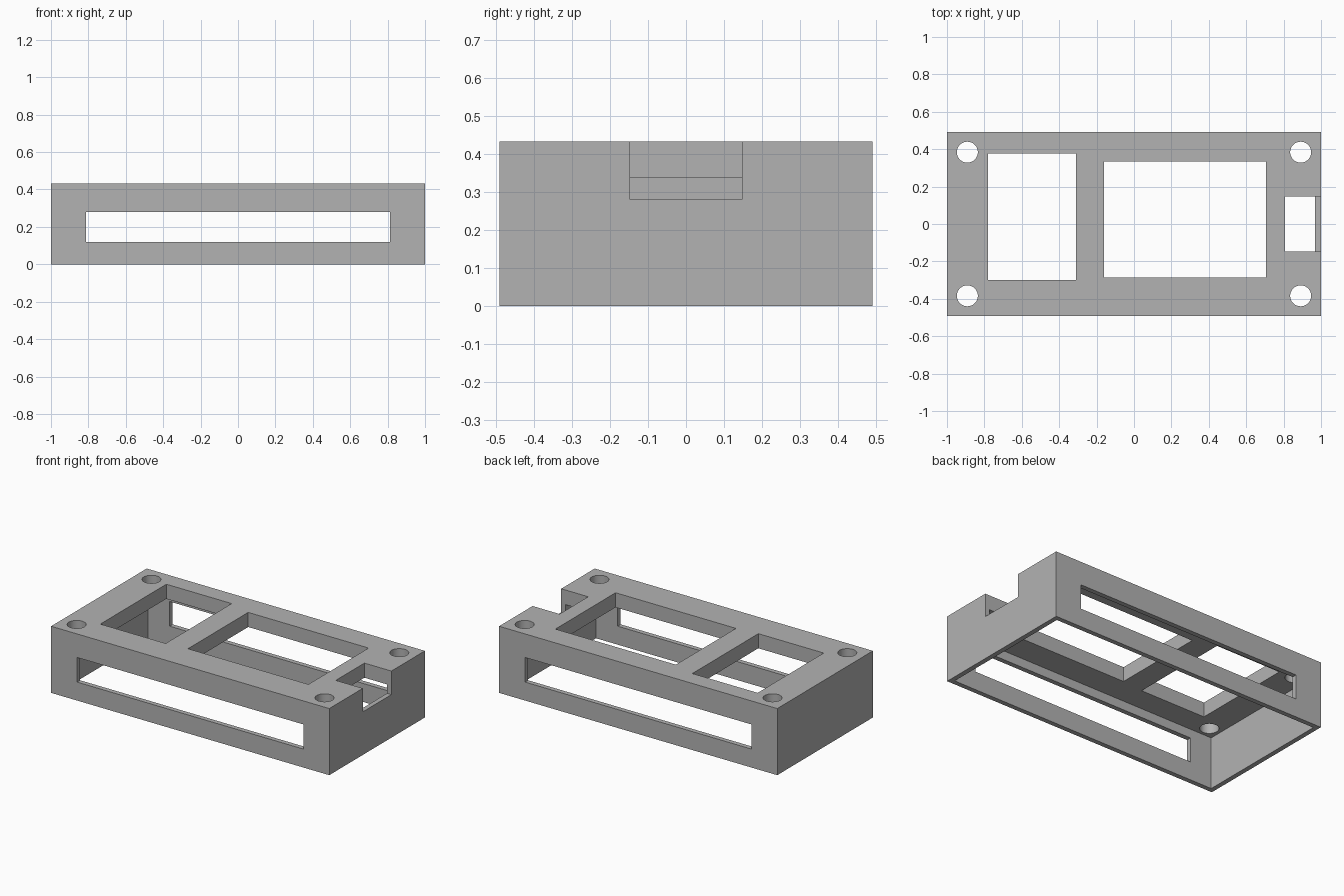
import bpy
import math

default = bpy.data.objects.get("Cube")
if default:
    bpy.data.objects.remove(default, do_unlink=True)

# Overall size: open-bottomed shell with thin walls and a thick top plate
LENGTH, WIDTH, HEIGHT = 2.0, 0.982, 0.433
WALL = 0.031
TOP_UNDERSIDE = 0.338
OVER = 0.1  # how far cutters reach past the surface

grey = bpy.data.materials.new("plain grey")
grey.use_nodes = True
grey.diffuse_color = (0.45, 0.45, 0.45, 1)
grey.node_tree.nodes["Principled BSDF"].inputs["Base Color"].default_value = (0.45, 0.45, 0.45, 1)


def box(name, x, y, z):
    """Box from (low, high) pairs along each axis."""
    bpy.ops.mesh.primitive_cube_add(size=1, location=[sum(p) / 2 for p in (x, y, z)])
    ob = bpy.context.object
    ob.name = name
    ob.scale = [p[1] - p[0] for p in (x, y, z)]
    bpy.ops.object.transform_apply(location=True, rotation=True, scale=True)
    ob.data.materials.append(grey)
    return ob


def cut(target, cutter):
    """Subtract the cutter from the target, then discard it."""
    cutter.hide_render = True
    mod = target.modifiers.new(cutter.name, "BOOLEAN")
    mod.operation = "DIFFERENCE"
    mod.solver = "EXACT"
    mod.object = cutter
    bpy.ops.object.select_all(action="DESELECT")
    target.select_set(True)
    bpy.context.view_layer.objects.active = target
    bpy.ops.object.modifier_apply(modifier=mod.name)
    bpy.data.objects.remove(cutter, do_unlink=True)


half_x, half_y = LENGTH / 2, WIDTH / 2
through_top = (TOP_UNDERSIDE - OVER, HEIGHT + OVER)

# Enclosure block and hollow underside
case = box("enclosure_lid", (-half_x, half_x), (-half_y, half_y), (0, HEIGHT))
cut(case, box("cavity", (WALL - half_x, half_x - WALL), (WALL - half_y, half_y - WALL),
              (-OVER, TOP_UNDERSIDE)))

# Long slot through the front and back walls
cut(case, box("side_slot", (-0.813, 0.813), (-half_y - OVER, half_y + OVER), (0.12, 0.28)))

# Two windows in the top plate
cut(case, box("small_window", (-0.78, -0.31), (-0.3, 0.378), through_top))
cut(case, box("large_window", (-0.16, 0.706), (-0.285, 0.333), through_top))

# Notch in the end wall and top plate
cut(case, box("end_notch", (0.806, half_x + OVER), (-0.147, 0.147), (0.28, HEIGHT + OVER)))

# Screw holes at the corners
for sx in (-1, 1):
    for sy in (-1, 1):
        bpy.ops.mesh.primitive_cylinder_add(vertices=48, radius=0.056, depth=0.4,
                                            location=(sx * 0.891, sy * 0.384, HEIGHT))
        hole = bpy.context.object
        hole.name = "screw_hole"
        hole.data.materials.append(grey)
        cut(case, hole)

bpy.ops.object.shade_smooth_by_angle(angle=math.radians(30))
